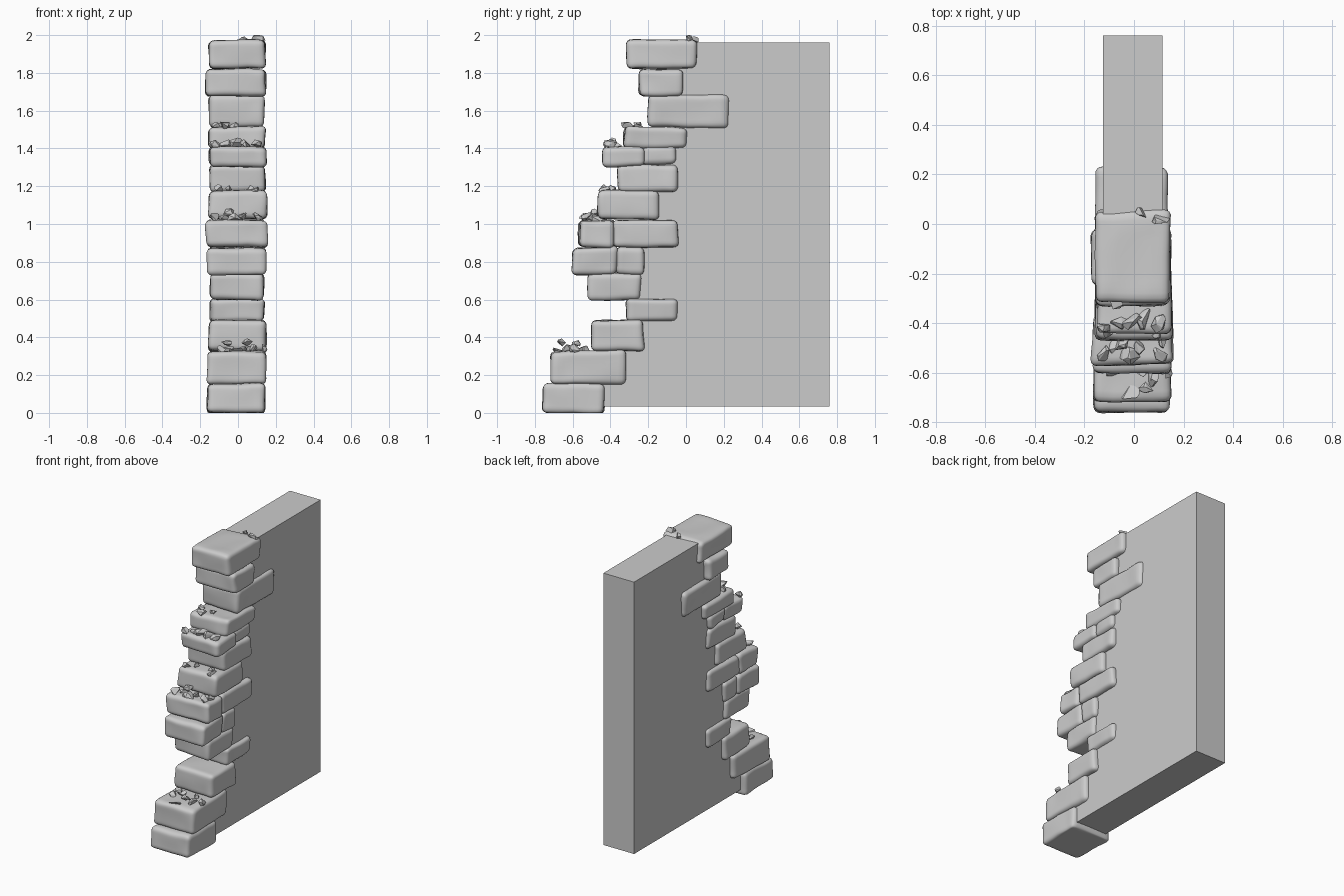
import bpy, bmesh, math, random
from mathutils import Vector, Matrix, noise

if "Cube" in bpy.data.objects:
    bpy.data.objects.remove(bpy.data.objects["Cube"])

random.seed(7)


def add_object(name, bm):
    bmesh.ops.recalc_face_normals(bm, faces=bm.faces)
    me = bpy.data.meshes.new(name)
    bm.to_mesh(me)
    bm.free()
    ob = bpy.data.objects.new(name, me)
    bpy.context.collection.objects.link(ob)
    return ob


def worn_brick(name, x0, x1, y0, y1, z0, z1, r=0.028):
    """Rounded box with slightly skewed corners and a lumpy surface."""
    bm = bmesh.new()
    bmesh.ops.create_cube(bm, size=2)
    bmesh.ops.subdivide_edges(bm, edges=bm.edges[:], cuts=11, use_grid_fill=True)
    c = Vector((x0 + x1, y0 + y1, z0 + z1)) / 2
    h = Vector((x1 - x0, y1 - y0, z1 - z0)) / 2
    skew = [Vector([random.uniform(-.007, .007) for _ in range(3)]) for _ in range(8)]
    for v in bm.verts:
        u = Vector([math.copysign(abs(a) ** 0.6, a) for a in v.co])
        p = Vector([u[i] * h[i] for i in range(3)])
        core = Vector([max(r - h[i], min(h[i] - r, p[i])) for i in range(3)])
        d = p - core
        p = core + d.normalized() * r if d.length > 1e-6 else p
        for k in range(8):
            w = 1
            for i in range(3):
                w *= (1 + (u[i] if k >> i & 1 else -u[i])) / 2
            p += skew[k] * w
        p += c
        v.co = p + noise.noise_vector(p * 9) * 0.006
        v.co.z = max(v.co.z, 0)
    ob = add_object(name, bm)
    for f in ob.data.polygons:
        f.use_smooth = True


def chip(name, x, y, base, s):
    """Faceted stone fragment resting on a ledge."""
    bm = bmesh.new()
    rot = Matrix.Rotation(random.uniform(0, 6.28), 3, 'Z') @ Matrix.Rotation(random.uniform(-.4, .4), 3, 'X')
    for _ in range(11):
        d = Vector([random.gauss(0, 1) for _ in range(3)]).normalized()
        bm.verts.new(rot @ Vector((d.x * s, d.y * s * .72, d.z * s * .62)))
    res = bmesh.ops.convex_hull(bm, input=bm.verts[:])
    bmesh.ops.delete(bm, geom=[g for g in res["geom_interior"] if isinstance(g, bmesh.types.BMVert)], context='VERTS')
    low = min(v.co.z for v in bm.verts)
    for v in bm.verts:
        v.co += Vector((x, y, base - low - .008))
        v.co.z = min(v.co.z, 2.0)
    add_object(name, bm)


# Wall core: side profile whose broken front edge hides inside the bricks
profile = [(.76, .035), (.76, 1.96), (-.08, 1.96), (-.12, 1.72), (-.08, 1.6), (-.1, 1.45),
           (-.16, 1.25), (-.24, 1.1), (-.26, .95), (-.29, .8), (-.3, .66), (-.2, .54),
           (-.32, .4), (-.45, .24), (-.5, .035)]
bm = bmesh.new()
face = bm.faces.new([bm.verts.new((-.125, y, z)) for y, z in profile])
ext = bmesh.ops.extrude_face_region(bm, geom=[face], use_keep_orig=True)
bmesh.ops.translate(bm, vec=(.24, 0, 0), verts=[g for g in ext["geom"] if isinstance(g, bmesh.types.BMVert)])
add_object("wall_core", bm)

# Brick courses: x0, x1, y0, y1, z0, z1
bricks = [
    (-.16, .148, -.76, -.43, .0, .155), (-.163, .148, -.715, -.315, .152, .33),
    (-.158, .15, -.5, -.222, .325, .49), (-.145, .138, -.315, -.038, .477, .605),
    (-.145, .138, -.52, -.235, .597, .735), (-.16, .148, -.6, -.36, .735, .878),
    (-.15, .14, -.37, -.22, .735, .876), (-.167, .155, -.568, -.377, .877, 1.022),
    (-.155, .145, -.388, -.046, .875, 1.02), (-.158, .15, -.465, -.14, 1.025, 1.178),
    (-.148, .142, -.357, -.045, 1.172, 1.312), (-.15, .148, -.44, -.225, 1.305, 1.41),
    (-.148, .14, -.235, -.058, 1.312, 1.41), (-.155, .142, -.33, .01, 1.4, 1.515),
    (-.15, .138, -.198, .225, 1.508, 1.68), (-.17, .152, -.245, -.02, 1.678, 1.825),
    (-.155, .143, -.313, .053, 1.823, 1.975)]
for i, b in enumerate(bricks):
    worn_brick(f"brick_{i + 1}", *b)

# Stone fragments on each ledge: base height -> (x, y, size)
rubble = {
    .325: [(-.09, -.6, .036), (-.05, -.55, .036), (-.02, -.68, .045), (.02, -.6, .036),
           (.05, -.53, .036), (.08, -.62, .04), (.13, -.59, .04)],
    .36: [(-.06, -.58, .034), (.05, -.66, .034)],
    1.02: [(-.12, -.53, .042), (-.07, -.5, .042), (-.02, -.53, .05), (.03, -.49, .042),
           (.1, -.52, .042), (.12, -.47, .036)],
    1.045: [(-.05, -.48, .042)],
    1.175: [(-.1, -.43, .036), (-.05, -.4, .03), (.06, -.4, .034), (.1, -.43, .036)],
    1.41: [(-.12, -.42, .036), (-.06, -.4, .04), (-.01, -.39, .05), (.04, -.38, .05), (.1, -.4, .042)],
    1.51: [(-.11, -.25, .036), (-.07, -.31, .042), (-.02, -.25, .036)],
    1.968: [(.03, .045, .03), (.11, .02, .04)]}
for z, items in rubble.items():
    for i, (x, y, s) in enumerate(items):
        chip(f"fragment_{int(z * 100)}_{i + 1}", x, y, z, s)
